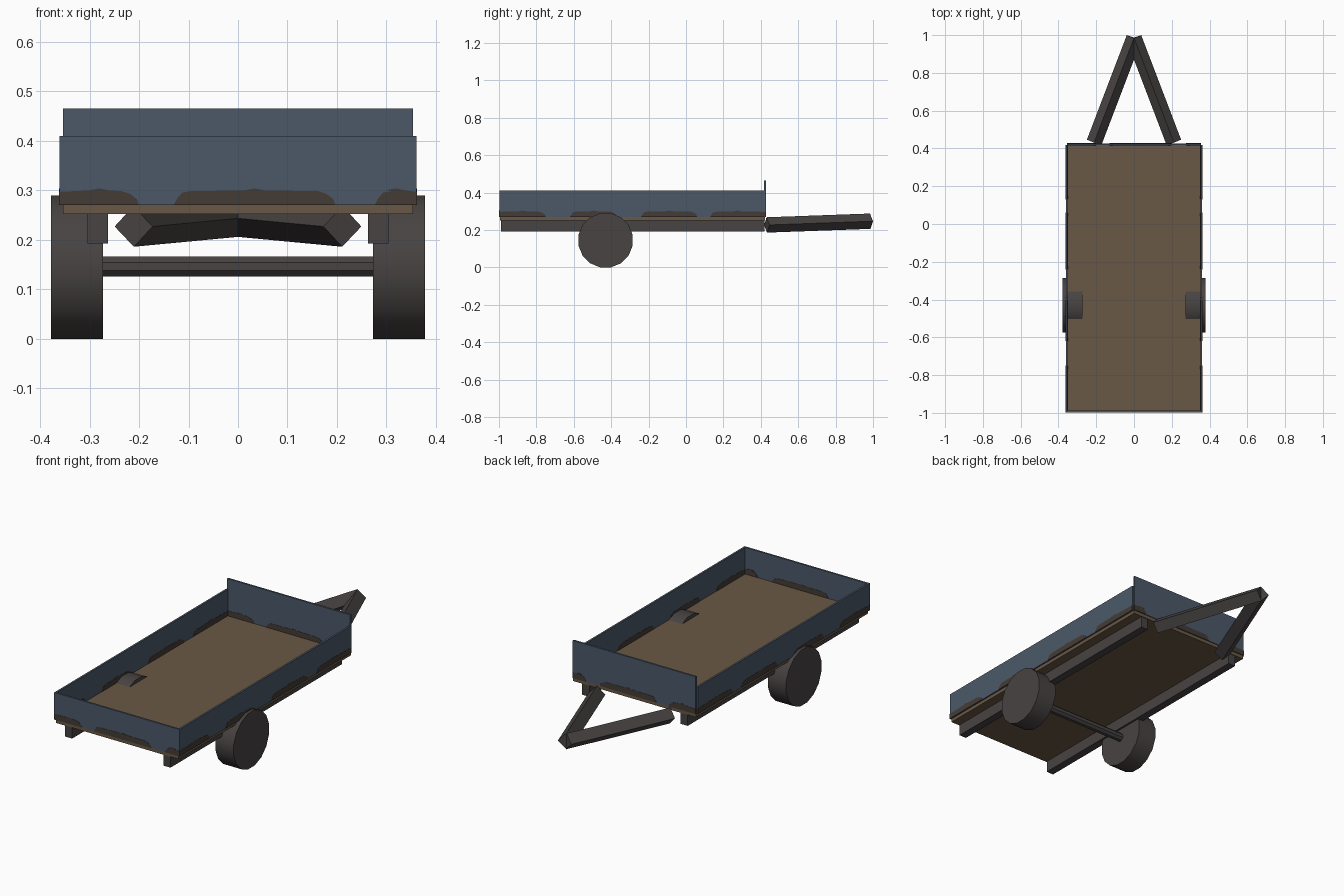
import bpy, bmesh, math
from mathutils import Vector, Matrix

if "Cube" in bpy.data.objects:
    bpy.data.objects.remove(bpy.data.objects["Cube"])


def material(name, rgb):
    m = bpy.data.materials.new(name)
    lin = [((c / 255 + 0.055) / 1.055) ** 2.4 for c in rgb]
    m.diffuse_color = (*lin, 1)
    m.use_nodes = True
    m.node_tree.nodes["Principled BSDF"].inputs["Base Color"].default_value = m.diffuse_color
    return m


BLUE = material("blue paint", (76, 89, 105))
WOOD = material("wood floor", (106, 88, 69))
RUST = material("dark rust", (68, 59, 53))
STEEL = material("dark steel", (71, 67, 66))


def finish(name, bm, mat):
    bmesh.ops.recalc_face_normals(bm, faces=bm.faces)
    me = bpy.data.meshes.new(name)
    bm.to_mesh(me)
    bm.free()
    me.materials.append(mat)
    ob = bpy.data.objects.new(name, me)
    bpy.context.collection.objects.link(ob)
    return ob


def box(name, lo, hi, mat):
    bm = bmesh.new()
    bmesh.ops.create_cube(bm, size=1)
    for v in bm.verts:
        v.co = Vector([lo[i] + (v.co[i] + 0.5) * (hi[i] - lo[i]) for i in range(3)])
    return finish(name, bm, mat)


def rod(name, a, b, radius, sides, mat, turn=0.0):
    """Prism from a to b; turn rotates the cross-section."""
    a, b = Vector(a), Vector(b)
    d = (b - a).normalized()
    side = d.cross(Vector((0, 0, 1))).normalized()
    up = side.cross(d)
    bm = bmesh.new()
    rings = []
    for p in (a, b):
        rings.append([bm.verts.new(p + radius * (math.cos(t) * side + math.sin(t) * up))
                      for t in (turn + 2 * math.pi * i / sides for i in range(sides))])
    for i in range(sides):
        j = (i + 1) % sides
        bm.faces.new((rings[0][i], rings[0][j], rings[1][j], rings[1][i]))
    bm.faces.new(rings[0])
    bm.faces.new(rings[1])
    return finish(name, bm, mat)


def rust_patch(name, a, b, left, right, axis, lo, hi):
    """Rounded stain along the wall foot, showing on both wall sides."""
    z, h, r = 0.27, 0.03, 0.035
    pts = [(a, z)]
    pts += [(a + 0.008, z + 0.015), (a + r * 0.5, z + h * 0.85), (a + r, z + h * 0.95)] if left else [(a, z + h * 0.9)]
    m = (a + b) / 2
    pts += [(m - 0.02, z + h), (m, z + h + 0.004), (m + 0.02, z + h)]
    pts += [(b - r, z + h * 0.95), (b - r * 0.5, z + h * 0.75), (b - 0.004, z + 0.012)] if right else [(b, z + h * 0.9)]
    pts.append((b, z))
    bm = bmesh.new()
    rings = [[bm.verts.new((u, w, q) if axis == "x" else (w, u, q)) for u, q in pts] for w in (lo, hi)]
    n = len(pts)
    for i in range(n):
        j = (i + 1) % n
        bm.faces.new((rings[0][i], rings[0][j], rings[1][j], rings[1][i]))
    bm.faces.new(rings[0])
    bm.faces.new(rings[1])
    return finish(name, bm, RUST)


E = 0.0012  # how far stains stand proud of a wall

# Cargo bed floor and end walls
box("bed_floor", (-0.354, -0.994, 0.252), (0.354, 0.423, 0.272), WOOD)
box("tail_wall", (-0.361, -0.998, 0.27), (0.361, -0.988, 0.41), BLUE)
box("tall_end_wall", (-0.354, 0.417, 0.27), (0.354, 0.427, 0.465), BLUE)
for wall, y0, y1, w in (("tail_wall", -0.998, -0.988, 0.361), ("tall_end_wall", 0.417, 0.427, 0.355)):
    for a, b, l, r in ((-w, -0.2, 0, 1), (-0.13, 0.197, 1, 1), (0.276, w, 1, 0)):
        rust_patch(wall + "_rust", a, b, l, r, "x", y0 - E, y1 + E)

# Mirrored parts: side walls, rails, wheels, drawbar
for s, label in ((-1, "left"), (1, "right")):
    x0, x1 = sorted((s * 0.351, s * 0.361))
    box(label + "_side_wall", (x0, -0.997, 0.27), (x1, 0.418, 0.41), BLUE)
    for a, b, l, r in ((-0.997, -0.75, 0, 1), (-0.62, -0.37, 1, 1),
                       (-0.24, 0.06, 1, 1), (0.13, 0.418, 1, 0)):
        rust_patch(label + "_side_rust", a, b, l, r, "y", x0 - E, x1 + E)
    x0, x1 = sorted((s * 0.263, s * 0.304))
    box(label + "_chassis_rail", (x0, -0.99, 0.193), (x1, 0.42, 0.253), STEEL)
    wheel = rod(label + "_wheel", (s * 0.273, -0.43, 0.145), (s * 0.378, -0.43, 0.145),
                0.145 / math.cos(math.pi / 16), 16, STEEL, math.pi / 16)
    for p in wheel.data.polygons:
        p.use_smooth = len(p.vertices) == 4
    wheel.data.set_sharp_from_angle(angle=math.radians(35))
    rod(label + "_drawbar", (s * 0.211, 0.432, 0.227), (0, 0.985, 0.247), 0.041, 4, STEEL)

# Axle between the wheels
rod("axle", (-0.28, -0.43, 0.146), (0.28, -0.43, 0.146), 0.022, 8, STEEL, math.pi / 8)
